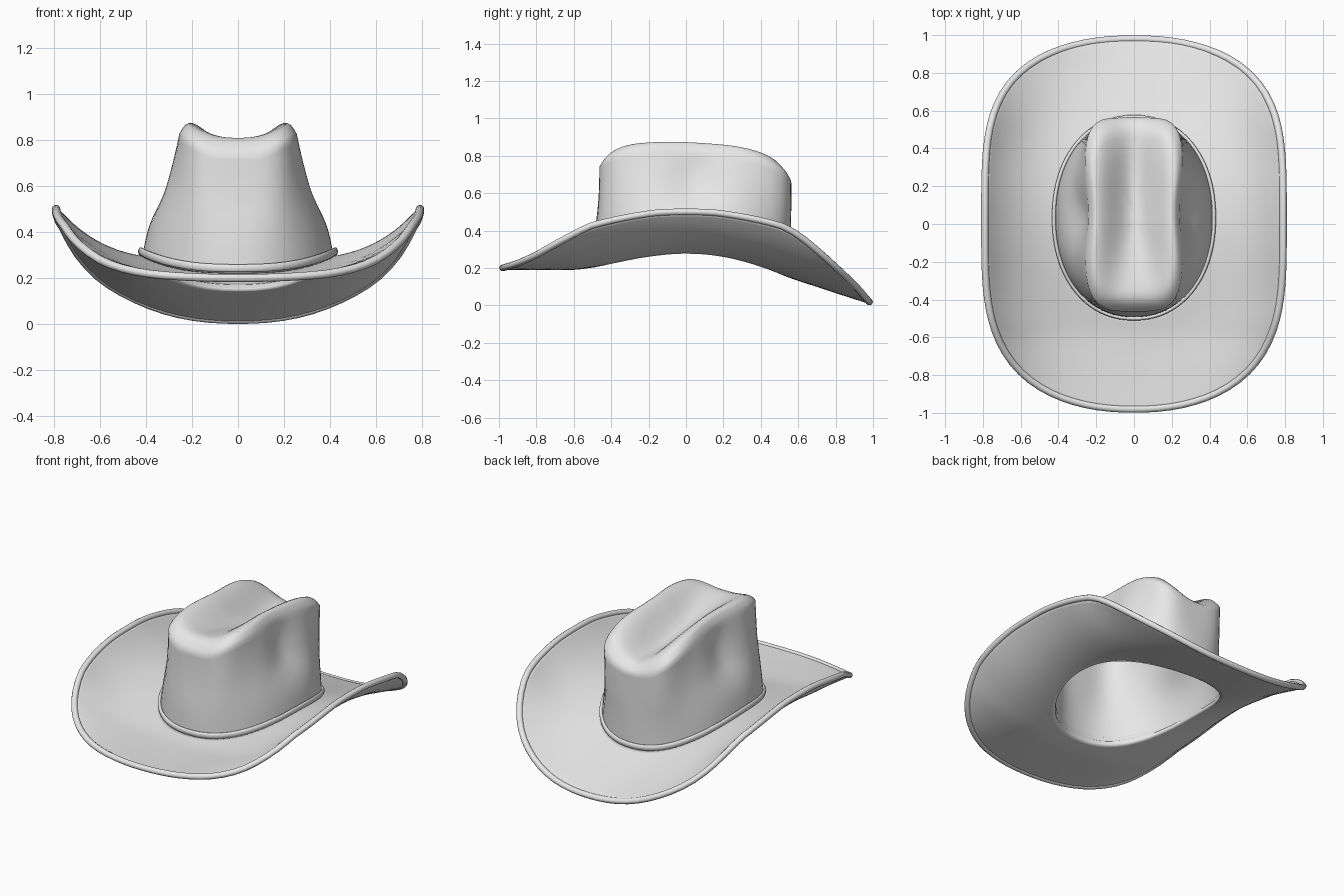
import bpy, bmesh, math
from mathutils import Vector

if "Cube" in bpy.data.objects:
    bpy.data.objects.remove(bpy.data.objects["Cube"])

N = 96  # segments around the hat
felt = bpy.data.materials.new("grey_felt")
felt.diffuse_color = (0.8, 0.8, 0.8, 1)
felt.use_nodes = True
felt.node_tree.nodes["Principled BSDF"].inputs["Base Color"].default_value = felt.diffuse_color


def curve(points, v):
    """Smooth interpolation through (position, value) pairs."""
    if v <= points[0][0]:
        return points[0][1]
    if v >= points[-1][0]:
        return points[-1][1]
    i = max(k for k in range(len(points) - 1) if points[k][0] <= v)

    def slope(k):
        a, b = points[max(k - 1, 0)], points[min(k + 1, len(points) - 1)]
        return (b[1] - a[1]) / (b[0] - a[0])
    (x0, y0), (x1, y1) = points[i], points[i + 1]
    h = x1 - x0
    t = (v - x0) / h
    return ((2*t**3 - 3*t**2 + 1) * y0 + (t**3 - 2*t**2 + t) * h * slope(i)
            + (3*t**2 - 2*t**3) * y1 + (t**3 - t**2) * h * slope(i + 1))


def oval(a, b, p, q, cy, ang):
    """Point in direction ang on the oval |x/a|^p + |y/b|^q = 1."""
    c, s = math.cos(ang), math.sin(ang)
    lo, hi = 0, 2
    for _ in range(40):
        r = (lo + hi) / 2
        if abs(r * c / a)**p + abs(r * s / b)**q < 1:
            lo = r
        else:
            hi = r
    return r * c, cy + r * s


def skin(name, rings, wrap=False):
    """Skin closed rings of points into a smooth surface."""
    bm = bmesh.new()
    vs = [[bm.verts.new(p) for p in ring] for ring in rings]
    m = len(vs[0])
    for i in range(len(vs) if wrap else len(vs) - 1):
        a, b = vs[i], vs[(i + 1) % len(vs)]
        for j in range(m):
            k = (j + 1) % m
            bm.faces.new((a[j], b[j], b[k], a[k]))
    bmesh.ops.remove_doubles(bm, verts=bm.verts, dist=1e-5)
    if wrap:
        bmesh.ops.recalc_face_normals(bm, faces=bm.faces)
    me = bpy.data.meshes.new(name)
    bm.to_mesh(me)
    bm.free()
    me.materials.append(felt)
    for p in me.polygons:
        p.use_smooth = True
    ob = bpy.data.objects.new(name, me)
    bpy.context.collection.objects.link(ob)
    return ob


def tube(name, path, radius, height):
    """Closed round cord along a loop of points."""
    rings = []
    for i, p in enumerate(path):
        tan = (path[(i + 1) % len(path)] - path[i - 1]).normalized()
        side = tan.cross(Vector((0, 0, 1))).normalized()
        up = side.cross(tan)
        rings.append([p + side * radius * math.cos(w) + up * height * math.sin(w)
                      for w in (k * math.tau / 10 for k in range(10))])
    return skin(name, rings, wrap=True)


# Heights along the depth of the hat
RIM = [(-.98, .20), (-.9, .225), (-.8, .27), (-.7, .327), (-.6, .38), (-.5, .428), (-.2, .49),
       (0, .50), (.2, .49), (.5, .428), (.6, .375), (.7, .295), (.8, .205), (.9, .11), (.98, .018)]
SPINE = [(-.98, .20), (-.8, .198), (-.6, .20), (-.5, .212), (-.35, .236), (-.2, .256), (0, .268),
         (.2, .252), (.4, .208), (.6, .142), (.8, .076), (.98, .018)]
RIDGE = [(-.465, .79), (-.44, .815), (-.4, .838), (-.3, .862), (-.1, .875), (.1, .868),
         (.3, .845), (.45, .80), (.53, .75), (.565, .71)]
CREASE = [(-.465, .765), (-.42, .80), (-.36, .81), (-.25, .79), (0, .735), (.25, .70),
          (.45, .695), (.52, .69), (.565, .675)]
# Inward lean of the crown wall against height
LEAN = [(0, 0), (.23, .15), (.37, .32), (.49, .54), (.58, .71), (.72, .88), (.84, .96), (1, 1)]
A, B, P = .79, .98, 2.2  # brim half width, half depth and end roundness

angles = [j * math.tau / N for j in range(N)]


def squareness(y):
    return 4 if y > 0 else 3.5


def brim_z(x, y):
    """Brim height: a spine curve with sides that sweep up to the rim."""
    width = A * max(1e-6, 1 - abs(y / B)**squareness(y))**(1 / P)
    c = curve(SPINE, y)
    u = min(1, abs(x) / width)
    return c + (curve(RIM, y) - c) * u**(4 - 2 * y * y)


def base_pt(ang):
    x, y = oval(.418, .528, 2.15, 2.15, .033, ang)
    return Vector((x, y, brim_z(x, y)))


def rim_pt(ang):
    x, y = oval(A, B, P, squareness(math.sin(ang)), 0, ang)
    return Vector((x, y, curve(RIM, y)))


def top_pt(ang, k):
    """Crown top: ridges on both sides of a centre crease, with a rolled edge."""
    n = 5 if math.sin(ang) > 0 else 4
    x, y = oval(.266, .513, n, n, 0, ang)
    x *= (1 - .09 * math.exp(-(y / .22)**2)) * k
    y = .05 + y * k
    u = min(1, abs(x) / .212)
    c, r = curve(CREASE, y), curve(RIDGE, y)
    deep = min(1, max(0, (y + .35) / .35))
    blend = (1 - deep) * u**3 * (4 - 3 * u) + deep * u * u * (3 - 2 * u)
    z = c + (r - c) * blend
    roll = .025 + .03 * abs(math.cos(ang))
    return Vector((x, y, z - roll * max(0, (k - .82) / .18)**2))


# Brim, curled up at the sides and dipping at the back
rings = []
for i in range(21):
    ring = []
    for a in angles:
        v = base_pt(a).lerp(rim_pt(a), i / 20)
        v.z = brim_z(v.x, v.y) if i < 20 else v.z
        ring.append(v)
    rings.append(ring)
brim = skin("brim", rings)
mod = brim.modifiers.new("thickness", 'SOLIDIFY')
mod.thickness = .02
mod.offset = 0

# Rolled edge of the brim
tube("brim_edge", [rim_pt(a) for a in angles], .019, .018)

# Crown, from the middle of the crease outward and down the walls
rings = [[top_pt(a, k) for a in angles]
         for k in (0, .12, .25, .38, .5, .6, .7, .78, .84, .89, .93, .97, 1)]
for i in range(1, 19):
    v = 1 - i / 18
    ring = []
    for a in angles:
        p, q = base_pt(a), top_pt(a, 1)
        full = .8 * math.sin(2 * a)**2  # fuller corners, pinched sides
        w = p.lerp(q, (1 - full) * curve(LEAN, v) + full * v**1.6)
        w.z = p.z + (q.z - p.z) * v
        ring.append(w)
    rings.append(ring)
skin("crown", rings)

# Band around the foot of the crown
tube("hat_band", [base_pt(a) + Vector((.006 * math.cos(a), .006 * math.sin(a), .03))
                  for a in angles], .01, .018)
